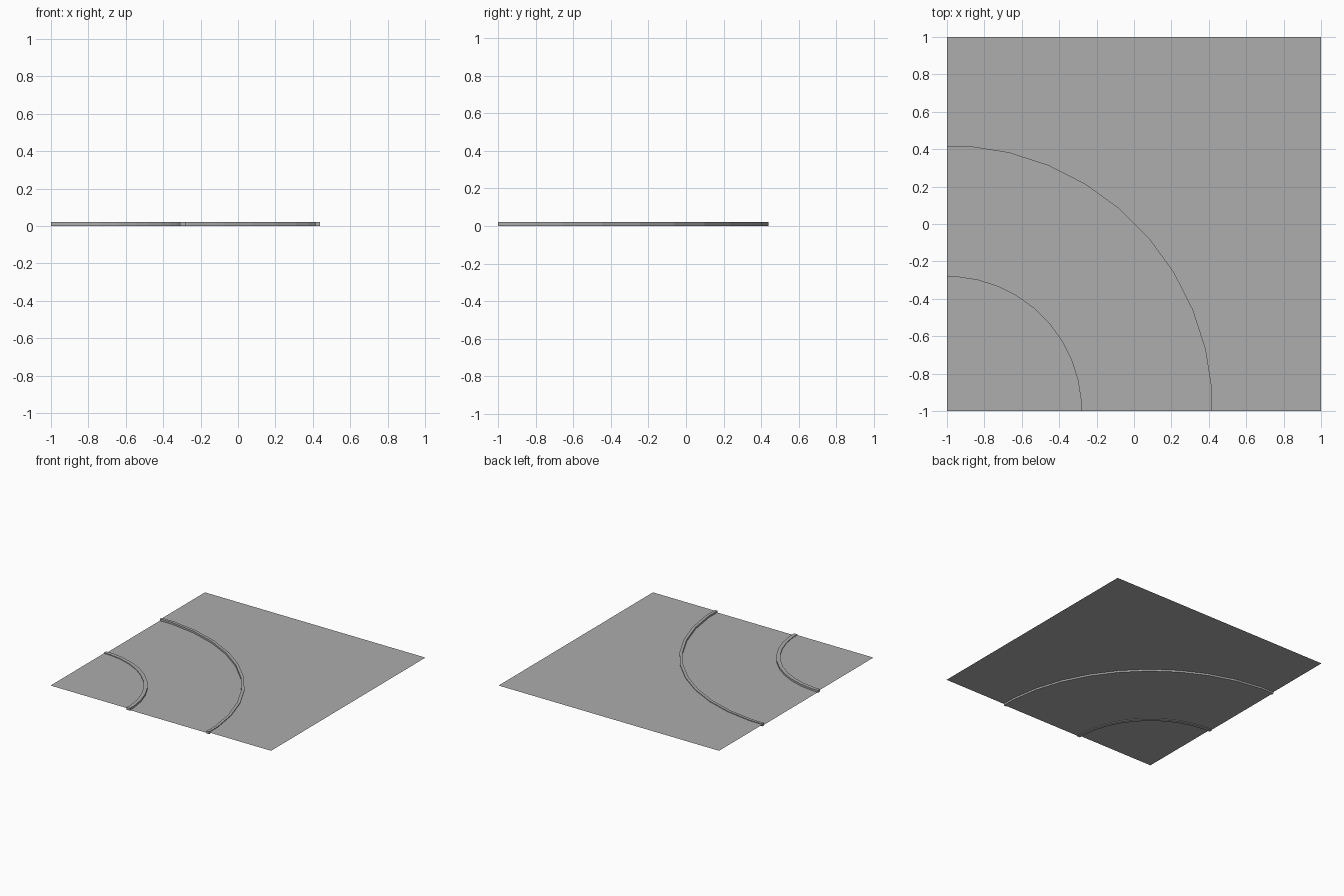
import bpy, bmesh, math

if "Cube" in bpy.data.objects:
    bpy.data.objects.remove(bpy.data.objects["Cube"], do_unlink=True)

KERB_Z, GROUND_Z, ROAD_Z = 0.02, 0.014, 0.005
INNER_BACK, INNER_FACE = 0.693, 0.722
OUTER_FACE, OUTER_BACK = 1.42, 1.443

GREY = (0.418, 0.418, 0.418, 1)
grey = bpy.data.materials.new("mid grey")
grey.use_nodes = True
grey.diffuse_color = GREY
grey.node_tree.nodes["Principled BSDF"].inputs["Base Color"].default_value = GREY


def arc(radius, z):
    """Quarter arc of ten facets about the tile corner, trimmed at both tile edges."""
    half = math.radians(4.5)
    trimmed = radius * math.cos(half)
    pts = [(trimmed, 0)]
    pts += [(radius * math.cos(half * k), radius * math.sin(half * k)) for k in range(1, 20, 2)]
    pts.append((0, trimmed))
    return [(x - 1, y - 1, z) for x, y in pts]


def finish(name, bm):
    mesh = bpy.data.meshes.new(name)
    bm.to_mesh(mesh)
    bm.free()
    mesh.materials.append(grey)
    obj = bpy.data.objects.new(name, mesh)
    bpy.context.collection.objects.link(obj)


def sheet(name, outline):
    """Flat upward-facing panel."""
    bm = bmesh.new()
    face = bm.faces.new([bm.verts.new(p) for p in outline])
    face.normal_update()
    if face.normal.z < 0:
        face.normal_flip()
    bmesh.ops.triangulate(bm, faces=bm.faces[:])
    finish(name, bm)


def kerb(name, r_in, r_out):
    """Box section swept along the arc, with end caps."""
    bm = bmesh.new()
    section = [(r_in, 0), (r_out, 0), (r_out, KERB_Z), (r_in, KERB_Z)]
    rows = [[bm.verts.new(p) for p in arc(r, z)] for r, z in section]
    for a, b in zip(rows, rows[1:] + rows[:1]):
        for i in range(len(a) - 1):
            bm.faces.new((a[i], a[i + 1], b[i + 1], b[i]))
    for end in (0, -1):
        bm.faces.new([row[end] for row in rows])
    bmesh.ops.recalc_face_normals(bm, faces=bm.faces[:])
    finish(name, bm)


# Ground on either side of the bend
sheet("outer_ground", arc(OUTER_BACK, GROUND_Z)
      + [(-1, 1, GROUND_Z), (1, 1, GROUND_Z), (1, -1, GROUND_Z)])
sheet("inner_ground", arc(INNER_BACK, GROUND_Z) + [(-1, -1, GROUND_Z)])

# Sunken road surface
sheet("road", arc(OUTER_FACE, ROAD_Z) + arc(INNER_FACE, ROAD_Z)[::-1])

# Kerbs standing slightly above the ground
kerb("inner_kerb", INNER_BACK, INNER_FACE)
kerb("outer_kerb", OUTER_FACE, OUTER_BACK)
